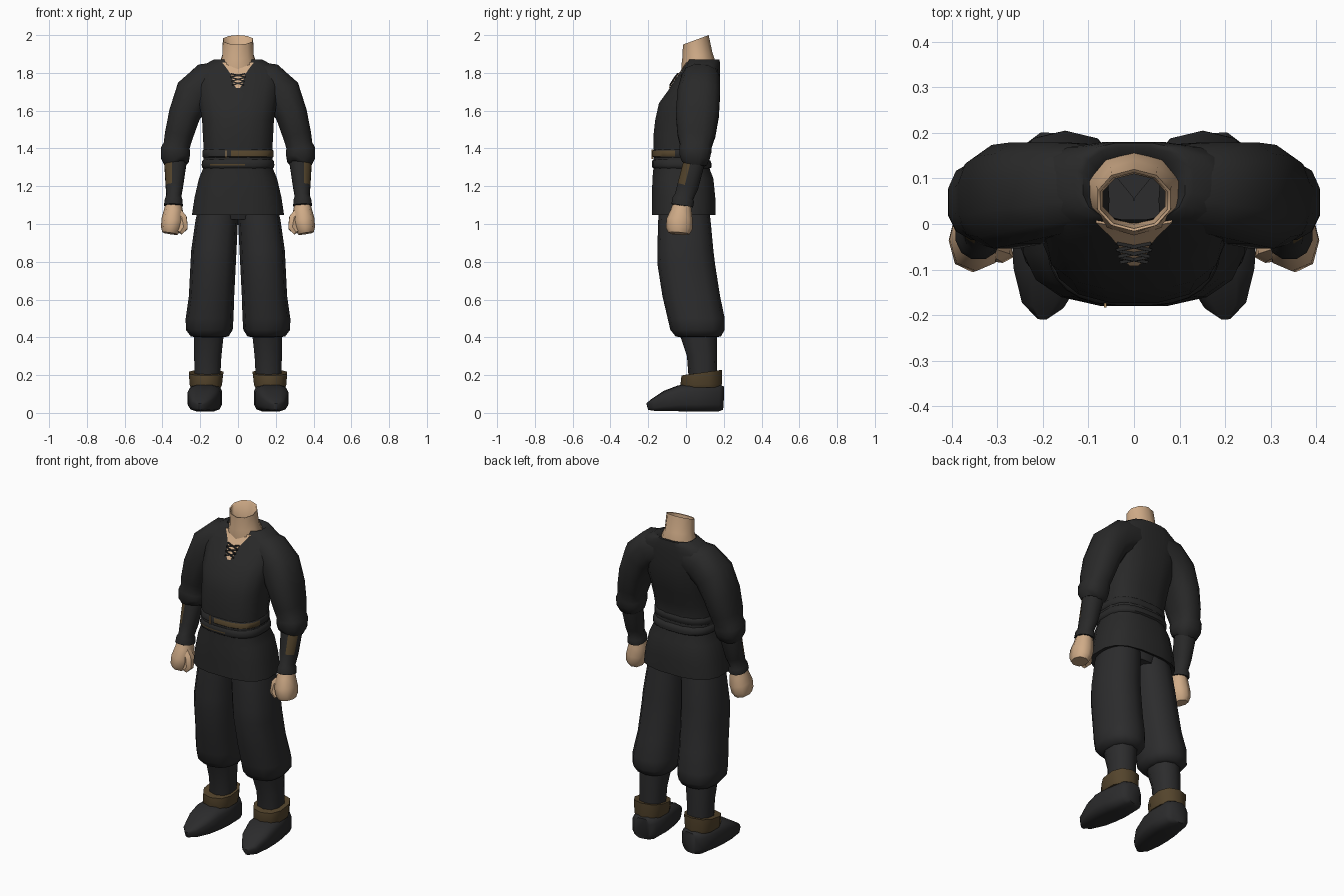
import bpy, bmesh, math
from mathutils import Vector
from mathutils.bvhtree import BVHTree


def material(name, rgb):
    m = bpy.data.materials.new(name)
    m.diffuse_color = (*rgb, 1)
    return m


BLACK = material("black cloth", (0.022, 0.022, 0.022))
DARK = material("dark trouser cloth", (0.025, 0.025, 0.026))
BOOT = material("boot leather", (0.024, 0.024, 0.025))
BROWN = material("brown leather", (0.088, 0.058, 0.025))
SKIN = material("skin", (0.63, 0.41, 0.245))
BRASS = material("brass", (0.45, 0.28, 0.12))


def oval(n, power, phase):
    """Superellipse as (a, b) pairs, scaled to reach +-1 on both axes."""
    f = lambda c: math.copysign(abs(c) ** (2 / power), c)
    angles = [2 * math.pi * (i + phase) / n for i in range(n)]
    pts = [(f(math.cos(a)), f(math.sin(a))) for a in angles]
    ma, mb = max(p[0] for p in pts), max(p[1] for p in pts)
    return [(a / ma, b / mb) for a, b in pts]


def loft(name, rings, mats, caps=(True, True), mirror=False, rule=None, angle=55):
    """Skin a list of point rings; rule(face) returns a material index."""
    bm = bmesh.new()
    vs = [[bm.verts.new(p) for p in r] for r in rings]
    n = len(vs[0])
    for a, b in zip(vs, vs[1:]):
        for i in range(n):
            j = (i + 1) % n
            bm.faces.new((a[i], a[j], b[j], b[i]))
    if caps[0]:
        bm.faces.new(vs[0][::-1])
    if caps[1]:
        bm.faces.new(vs[-1])
    bmesh.ops.recalc_face_normals(bm, faces=bm.faces)
    for f in bm.faces:
        f.smooth = True
        if rule:
            f.material_index = int(rule(f))
    me = bpy.data.meshes.new(name)
    bm.to_mesh(me)
    bm.free()
    me.set_sharp_from_angle(angle=math.radians(angle))
    for m in mats:
        me.materials.append(m)
    ob = bpy.data.objects.new(name, me)
    bpy.context.collection.objects.link(ob)
    if mirror:
        mod = ob.modifiers.new("mirror", "MIRROR")
        mod.use_mirror_merge = False
    return ob


def level(rows, n=12, power=2.4, phase=0.5):
    """Horizontal rings from rows of z, x0, x1, y0, y1 and optional tilt."""
    out = []
    for z, x0, x1, y0, y1, *t in rows:
        cx, cy, rx, ry = (x0 + x1) / 2, (y0 + y1) / 2, (x1 - x0) / 2, (y1 - y0) / 2
        k = t[0] if t else 0
        out.append([(cx + rx * a, cy + ry * b, z + k * ry * b) for a, b in oval(n, power, phase)])
    return out


def tube(rows, n=12, power=2.2, ref=(0, 1, 0), phase=0.5):
    """Rings across a path from rows of x, y, z, side radius, ref radius."""
    pts = [Vector(r[:3]) for r in rows]
    out = []
    for i, r in enumerate(rows):
        t = (pts[min(i + 1, len(pts) - 1)] - pts[max(i - 1, 0)]).normalized()
        u = Vector(ref)
        u = (u - t * u.dot(t)).normalized()
        v = t.cross(u)
        out.append([pts[i] + v * r[3] * a + u * r[4] * b for a, b in oval(n, power, phase)])
    return out


def sym(rows):
    return [(z, -x, x, y0, y1, *t) for z, x, y0, y1, *t in rows]


# Tunic body with flared skirt, wide shoulders and collar
tunic = loft("tunic", level(sym([
    (1.065, 0.19, -0.14, 0.12), (1.047, 0.244, -0.18, 0.155), (1.14, 0.23, -0.18, 0.155),
    (1.24, 0.207, -0.178, 0.145), (1.30, 0.182, -0.172, 0.122), (1.40, 0.182, -0.172, 0.115),
    (1.47, 0.186, -0.172, 0.13), (1.55, 0.19, -0.163, 0.155), (1.64, 0.205, -0.143, 0.175),
    (1.71, 0.215, -0.092, 0.18), (1.77, 0.225, -0.055, 0.18), (1.815, 0.222, -0.02, 0.18),
    (1.845, 0.175, -0.002, 0.18), (1.87, 0.13, 0.01, 0.178), (1.872, 0.112, 0.01, 0.168),
    (1.845, 0.09, 0.01, 0.14)]), n=16, power=2.7),
    [BLACK], caps=(False, False))

# Neck stump, flared at the base and open at the slanted top
loft("neck", level(sym([
    (1.79, 0.10, -0.02, 0.155, 0.1), (1.845, 0.10, -0.025, 0.158, 0.1),
    (1.89, 0.083, -0.02, 0.14, 0.2), (1.975, 0.08, -0.016, 0.12, 0.37),
    (1.972, 0.074, -0.010, 0.113, 0.37), (1.86, 0.068, 0.0, 0.11)]), n=10, power=2),
    [SKIN], caps=(False, False))

# Belt and folded sash
loft("belt", level(sym([
    (1.348, 0.178, -0.165, 0.11), (1.357, 0.188, -0.179, 0.122),
    (1.388, 0.188, -0.179, 0.122), (1.398, 0.178, -0.165, 0.11)]), n=28, power=2.7), [BLACK, BROWN],
    caps=(False, False), rule=lambda f: f.calc_center_median().x > -0.03
    and f.calc_center_median().y < -0.04 and abs(f.normal.z) < 0.3)
loft("sash", level(sym([
    (1.29, 0.178, -0.165, 0.12), (1.30, 0.190, -0.179, 0.135), (1.311, 0.192, -0.18, 0.135),
    (1.318, 0.192, -0.18, 0.135), (1.335, 0.189, -0.179, 0.13), (1.345, 0.178, -0.165, 0.11)]),
    n=28, power=2.7), [BLACK, BROWN], caps=(False, False),
    rule=lambda f: abs(f.calc_center_median().z - 1.3145) < 0.002
    and -0.15 < f.calc_center_median().x < 0.06 and f.normal.y < 0)
loft("buckle", level([(1.345, -0.066, -0.06, -0.183, -0.174),
                      (1.395, -0.066, -0.06, -0.183, -0.174)], n=4), [BRASS])

# Sleeves with rolled elbow
loft("sleeve", tube([
    (0.08, 0.085, 1.775, 0.085, 0.09), (0.16, 0.078, 1.752, 0.104, 0.102),
    (0.235, 0.068, 1.69, 0.100, 0.112), (0.283, 0.06, 1.58, 0.084, 0.114),
    (0.313, 0.055, 1.47, 0.075, 0.100), (0.325, 0.052, 1.415, 0.070, 0.084),
    (0.331, 0.05, 1.395, 0.077, 0.086), (0.332, 0.047, 1.355, 0.077, 0.08),
    (0.326, 0.045, 1.322, 0.065, 0.066), (0.328, 0.042, 1.318, 0.04, 0.04)], power=2.5),
    [BLACK], mirror=True, angle=60)

# Forearms with leather bracer patch
loft("forearm", tube([
    (0.325, 0.047, 1.35, 0.056, 0.056), (0.332, 0.04, 1.315, 0.058, 0.056),
    (0.337, 0.01, 1.20, 0.046, 0.056), (0.34, -0.01, 1.145, 0.039, 0.050),
    (0.341, -0.014, 1.13, 0.046, 0.058), (0.342, -0.02, 1.098, 0.050, 0.058),
    (0.342, -0.02, 1.094, 0.030, 0.035)]), [BLACK, BROWN], mirror=True,
    rule=lambda f: f.normal.dot(Vector((0.5, -0.84, -0.2))) > 0.78
    and 1.19 < f.calc_center_median().z < 1.31)

# Fists and thumbs
loft("hand", tube([
    (0.341, -0.02, 1.12, 0.040, 0.044), (0.342, -0.025, 1.07, 0.051, 0.056),
    (0.348, -0.034, 1.02, 0.058, 0.070), (0.356, -0.036, 0.975, 0.052, 0.070),
    (0.360, -0.038, 0.95, 0.042, 0.056)], n=8, power=2.3, phase=0), [SKIN], mirror=True)
loft("thumb", tube([
    (0.325, -0.04, 1.07, 0.022, 0.026), (0.295, -0.05, 1.03, 0.025, 0.030),
    (0.289, -0.06, 0.98, 0.023, 0.026), (0.31, -0.065, 0.955, 0.016, 0.018)], n=6),
    [SKIN], mirror=True)

# Baggy trousers, joined by a seat under the skirt
loft("trouser_leg", level([
    (1.12, -0.01, 0.20, -0.14, 0.115), (1.02, 0.0, 0.225, -0.147, 0.13),
    (0.86, 0.008, 0.248, -0.152, 0.145), (0.78, 0.012, 0.252, -0.15, 0.155),
    (0.62, 0.020, 0.26, -0.125, 0.18), (0.50, 0.024, 0.277, -0.097, 0.205),
    (0.44, 0.028, 0.276, -0.083, 0.205), (0.405, 0.05, 0.25, -0.055, 0.185),
    (0.40, 0.08, 0.22, -0.03, 0.155)], phase=0), [DARK], mirror=True)
loft("seat", level([(1.025, -0.10, 0.10, -0.12, 0.105), (1.11, -0.18, 0.18, -0.14, 0.115)]), [DARK])

# Shins
loft("shin", level([
    (0.42, 0.075, 0.233, -0.035, 0.165), (0.30, 0.088, 0.232, 0.005, 0.165),
    (0.17, 0.095, 0.23, 0.015, 0.165)], n=10), [DARK], mirror=True)

# Boot cuffs
loft("boot_cuff", level([
    (0.135, 0.090, 0.25, -0.026, 0.187), (0.15, 0.085, 0.256, -0.03, 0.19, 0.05),
    (0.213, 0.078, 0.260, -0.024, 0.19, 0.14), (0.213, 0.10, 0.24, 0.005, 0.17, 0.12)], n=10),
    [BROWN], mirror=True, angle=60)

# Boots, heel to toe
loft("boot", tube([
    (0.160, 0.195, 0.078, 0.045, 0.062), (0.163, 0.17, 0.079, 0.075, 0.071),
    (0.172, 0.05, 0.080, 0.088, 0.073), (0.180, -0.03, 0.077, 0.087, 0.069),
    (0.188, -0.10, 0.063, 0.077, 0.055), (0.200, -0.175, 0.041, 0.046, 0.031),
    (0.201, -0.205, 0.033, 0.012, 0.018)], n=12, power=3.6, ref=(0, 0, 1)), [BOOT], mirror=True)

# Open neckline: a thin plate laid on the chest, with crossed laces
bm = bmesh.new()
bm.from_mesh(tunic.data)
chest = BVHTree.FromBMesh(bm)
bm.free()


def on_chest(x, z, lift):
    hit = chest.ray_cast(Vector((x, -1, z)), Vector((0, 1, 0)))[0]
    return Vector((x, (hit.y if hit else 0.02) - lift, z))


rows = [(1.72, 0.010), (1.738, 0.022), (1.76, 0.028), (1.785, 0.034), (1.81, 0.050),
        (1.835, 0.068), (1.855, 0.084)]
rings = []
for z, w in rows:
    xs = [w * k / 3 for k in range(-3, 4)]
    rings.append([on_chest(x, z, 0.006) for x in xs] + [on_chest(x, z, 0.001) for x in xs[::-1]])
loft("neckline", rings, [SKIN])
for i in range(3):
    z = 1.735 + 0.021 * i
    w = 0.03 + 0.004 * i
    for s in (-1, 1):
        a, b = on_chest(-s * w, z, 0.008), on_chest(s * w, z + 0.019, 0.008)
        loft("lace", tube([(*a, 0.0035, 0.0035), (*b, 0.0035, 0.0035)], n=4, power=2), [BLACK])
